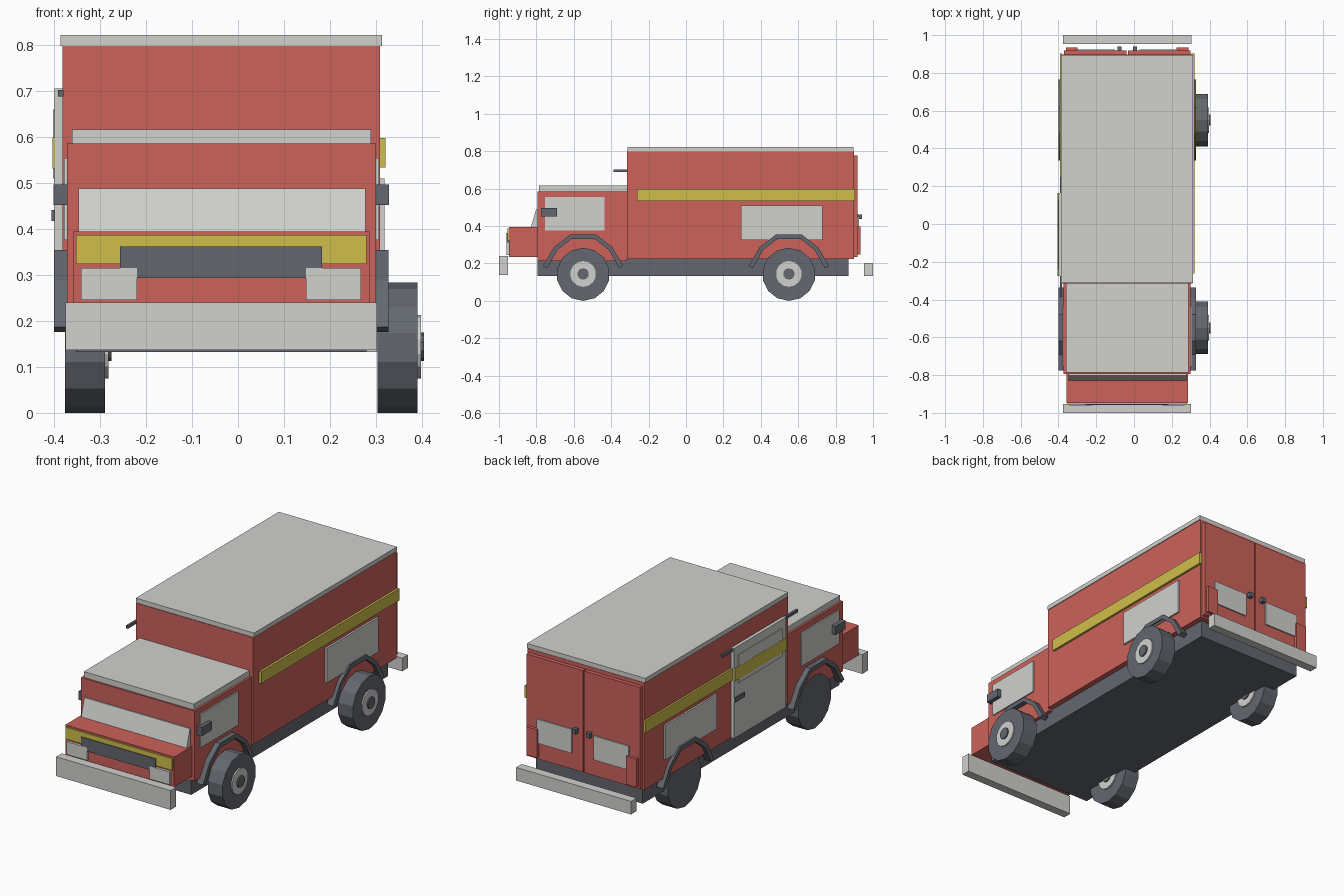
import bpy, bmesh, math

if "Cube" in bpy.data.objects:
    bpy.data.objects.remove(bpy.data.objects["Cube"])

CX = -0.036  # body centre line (wheels are offset from it)


def material(name, rgb):
    m = bpy.data.materials.new(name)
    lin = [((c / 255 + 0.055) / 1.055) ** 2.4 for c in rgb]
    m.diffuse_color = (*lin, 1)
    m.use_nodes = True
    m.node_tree.nodes["Principled BSDF"].inputs["Base Color"].default_value = m.diffuse_color
    return m


RED = material("red_paint", (205, 98, 91))
LIGHT = material("light_grey", (209, 209, 206))
YELLOW = material("yellow_stripe", (209, 190, 76))
DARK = material("dark_grey", (99, 103, 111))


def finish(name, bm, mat):
    bmesh.ops.recalc_face_normals(bm, faces=bm.faces)
    me = bpy.data.meshes.new(name)
    bm.to_mesh(me)
    bm.free()
    me.materials.append(mat)
    ob = bpy.data.objects.new(name, me)
    bpy.context.collection.objects.link(ob)
    return ob


def box(name, x, y, z, mat):
    bm = bmesh.new()
    bmesh.ops.create_cube(bm, size=1)
    for v in bm.verts:
        v.co = [r[0] if c < 0 else r[1] for c, r in zip(v.co, (x, y, z))]
    return finish(name, bm, mat)


def side_prism(name, outline, x, mat):
    """Extrude a (y, z) outline along x."""
    bm = bmesh.new()
    f = bm.faces.new([bm.verts.new((x[0], a, b)) for a, b in outline])
    ext = bmesh.ops.extrude_face_region(bm, geom=[f])["geom"]
    for v in ext:
        if isinstance(v, bmesh.types.BMVert):
            v.co.x = x[1]
    return finish(name, bm, mat)


def disc(name, x, y, z, r, n, mat):
    pts = [(y + r * math.sin(2 * math.pi * i / n),
            z + r * math.cos(2 * math.pi * i / n)) for i in range(n)]
    return side_prism(name, pts, x, mat)


def both_sides(a, b):
    """x ranges mirrored about the body centre line, for right and left."""
    return (("right", (a, b)), ("left", (2 * CX - b, 2 * CX - a)))


# Main body, cab, hood and chassis
box("cargo_body", (-0.382, 0.309), (-0.315, 0.897), (0.225, 0.798), RED)
box("cargo_roof", (-0.386, 0.313), (-0.312, 0.895), (0.798, 0.822), LIGHT)
box("cab", (-0.372, 0.300), (-0.795, -0.315), (0.212, 0.586), RED)
box("cab_roof", (-0.361, 0.289), (-0.786, -0.315), (0.586, 0.617), LIGHT)
box("hood", (-0.358, 0.286), (-0.947, -0.795), (0.235, 0.395), RED)
box("chassis", (-0.352, 0.280), (-0.795, 0.868), (0.133, 0.225), DARK)

# Bumpers
box("front_bumper", (-0.375, 0.302), (-1.0, -0.953), (0.137, 0.240), LIGHT)
box("rear_bumper", (-0.375, 0.304), (0.953, 1.0), (0.132, 0.202), LIGHT)

# Sloped windshield
side_prism("windshield", [(-0.829, 0.395), (-0.802, 0.488), (-0.794, 0.488),
                          (-0.794, 0.395)], (-0.347, 0.277), LIGHT)

# Nose details
box("nose_band", (-0.352, 0.280), (-0.955, -0.945), (0.324, 0.387), YELLOW)
box("grille", (-0.257, 0.183), (-0.959, -0.945), (0.294, 0.362), DARK)
for side, x in (("left", (-0.342, -0.220)), ("right", (0.148, 0.268))):
    box(side + "_headlight", x, (-0.960, -0.945), (0.246, 0.315), LIGHT)

# Side windows, panels and mirrors
for side, x in both_sides(0.298, 0.307):
    box(side + "_cab_window", x, (-0.755, -0.435), (0.376, 0.555), LIGHT)
for side, x in both_sides(0.305, 0.319):
    box(side + "_side_panel", x, (0.295, 0.730), (0.325, 0.510), LIGHT)
for side, x in both_sides(0.298, 0.329):
    box(side + "_mirror", x, (-0.775, -0.690), (0.452, 0.497), DARK)

# Stripes
box("right_stripe", (0.305, 0.321), (-0.262, 0.903), (0.534, 0.598), YELLOW)
box("left_stripe", (-0.392, -0.380), (0.160, 0.903), (0.534, 0.598), YELLOW)

# Sliding door on the left side, with rail, window, stripe and handle
box("door_rail", (-0.392, -0.380), (-0.387, 0.250), (0.688, 0.703), DARK)
box("sliding_door", (-0.399, -0.380), (-0.275, 0.165), (0.225, 0.706), LIGHT)
box("door_window", (-0.403, -0.397), (-0.240, 0.130), (0.510, 0.660), LIGHT)
box("door_stripe", (-0.404, -0.395), (-0.275, 0.165), (0.532, 0.599), YELLOW)
box("door_handle", (-0.406, -0.395), (0.080, 0.163), (0.418, 0.442), DARK)

# Rear doors with windows, handles and lamps
for side, s in (("left", -1), ("right", 1)):
    def rx(a, b):
        return tuple(sorted((CX + s * a, CX + s * b)))
    box(side + "_rear_door", rx(0.003, 0.335), (0.890, 0.918), (0.235, 0.778), RED)
    box(side + "_rear_window", rx(0.065, 0.272), (0.915, 0.925), (0.322, 0.450), LIGHT)
    box(side + "_rear_handle", rx(0.030, 0.052), (0.915, 0.940), (0.437, 0.463), DARK)
    box(side + "_rear_lamp", rx(0.262, 0.325), (0.915, 0.934), (0.248, 0.398), RED)

# Fender arches
half_out = [(0.215, 0.187), (0.155, 0.288), (0.070, 0.354)]
half_in = [(0.062, 0.331), (0.138, 0.272), (0.192, 0.176)]
for end, yc in (("front", -0.55), ("rear", 0.55)):
    outline = ([(yc - a, b) for a, b in half_out]
               + [(yc + a, b) for a, b in reversed(half_out)]
               + [(yc + a, b) for a, b in reversed(half_in)]
               + [(yc - a, b) for a, b in half_in])
    for side, x in both_sides(0.290, 0.328):
        side_prism(f"{end}_{side}_fender", outline, x, DARK)

    # Wheels: identical on both sides, hubs pointing the same way
    for side, x0 in (("right", 0.304), ("left", -0.376)):
        tag = f"{end}_{side}_"
        disc(tag + "tyre", (x0, x0 + 0.087), yc, 0.142, 0.142, 14, DARK)
        disc(tag + "hub", (x0 + 0.08, x0 + 0.094), yc, 0.144, 0.069, 14, LIGHT)
        disc(tag + "hub_cap", (x0 + 0.08, x0 + 0.101), yc, 0.144, 0.031, 10, DARK)
